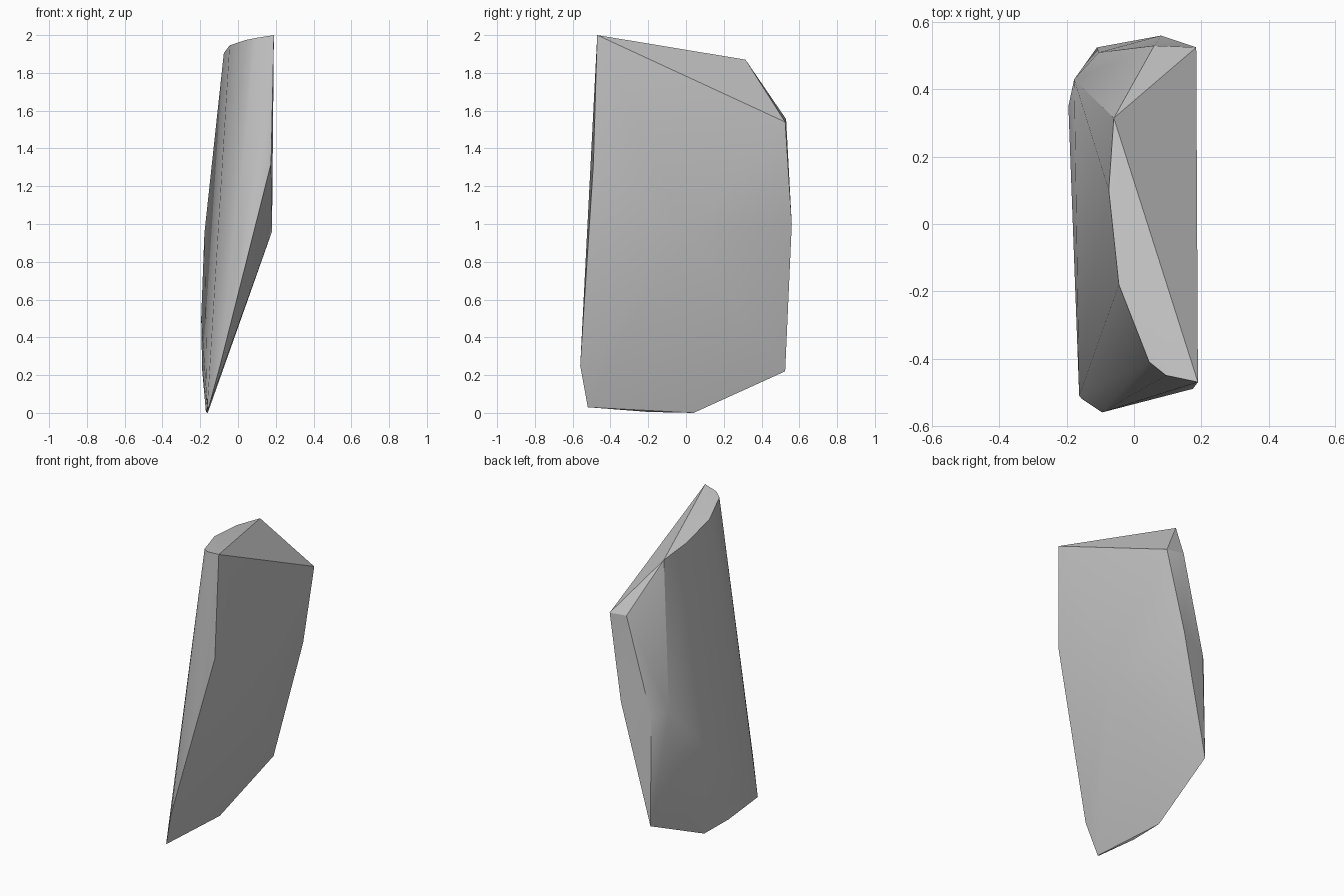
import bpy
import bmesh
import math

# Remove the default object
default_cube = bpy.data.objects.get("Cube")
if default_cube:
    bpy.data.objects.remove(default_cube, do_unlink=True)


def make_material(name, colour):
    material = bpy.data.materials.new(name)
    material.use_nodes = True
    material.diffuse_color = colour
    shader = next(node for node in material.node_tree.nodes
                  if node.type == 'BSDF_PRINCIPLED')
    shader.inputs["Base Color"].default_value = colour
    shader.inputs["Roughness"].default_value = 0.9
    return material


def make_hull(name, outlines, material, sharp_angle):
    """Wrap a tight convex skin around the corner outlines."""
    bm = bmesh.new()
    for outline in outlines:
        for corner in outline:
            bm.verts.new(corner)
    result = bmesh.ops.convex_hull(bm, input=bm.verts[:])
    unused = {item for key in ("geom_interior", "geom_unused")
              for item in result[key] if isinstance(item, bmesh.types.BMVert)}
    bmesh.ops.delete(bm, geom=list(unused), context='VERTS')
    bmesh.ops.recalc_face_normals(bm, faces=bm.faces[:])
    mesh = bpy.data.meshes.new(name)
    bm.to_mesh(mesh)
    bm.free()
    mesh.materials.append(material)
    rock = bpy.data.objects.new(name, mesh)
    bpy.context.collection.objects.link(rock)
    bpy.ops.object.select_all(action='DESELECT')
    rock.select_set(True)
    bpy.context.view_layer.objects.active = rock
    bpy.ops.object.shade_smooth_by_angle(angle=sharp_angle)
    return rock


# Slanted crest, from the front peak to the back shoulder
crest = [(.19, -.47, 2), (.095, -.45, 1.985), (.045, -.41, 1.975),
         (-.045, -.18, 1.945), (-.075, .1, 1.905), (-.06, .315, 1.87)]

# Chipped back corner and the back edge below it
back_edge = [(.185, .525, 1.54), (.06, .53, 1.555), (.08, .56, 1),
             (-.105, .51, .93), (-.11, .525, .22)]

# Broad face, bulging at mid height, and its front edge
broad_face = [(.18, 0, .96), (.175, -.49, 1.32), (-.095, -.56, .25)]

# Rounded outer side
outer_side = [(-.178, .43, .95), (-.195, .35, .5), (-.19, .3, .23)]

# Narrow foot
foot = [(-.155, -.52, .03), (-.163, -.51, .03),
        (-.17, -.2, .005), (-.16, .04, 0)]

stone_grey = make_material("stone grey", (.57, .57, .57, 1))
make_hull("rock_shard", [crest, back_edge, broad_face, outer_side, foot],
          stone_grey, math.radians(30))
